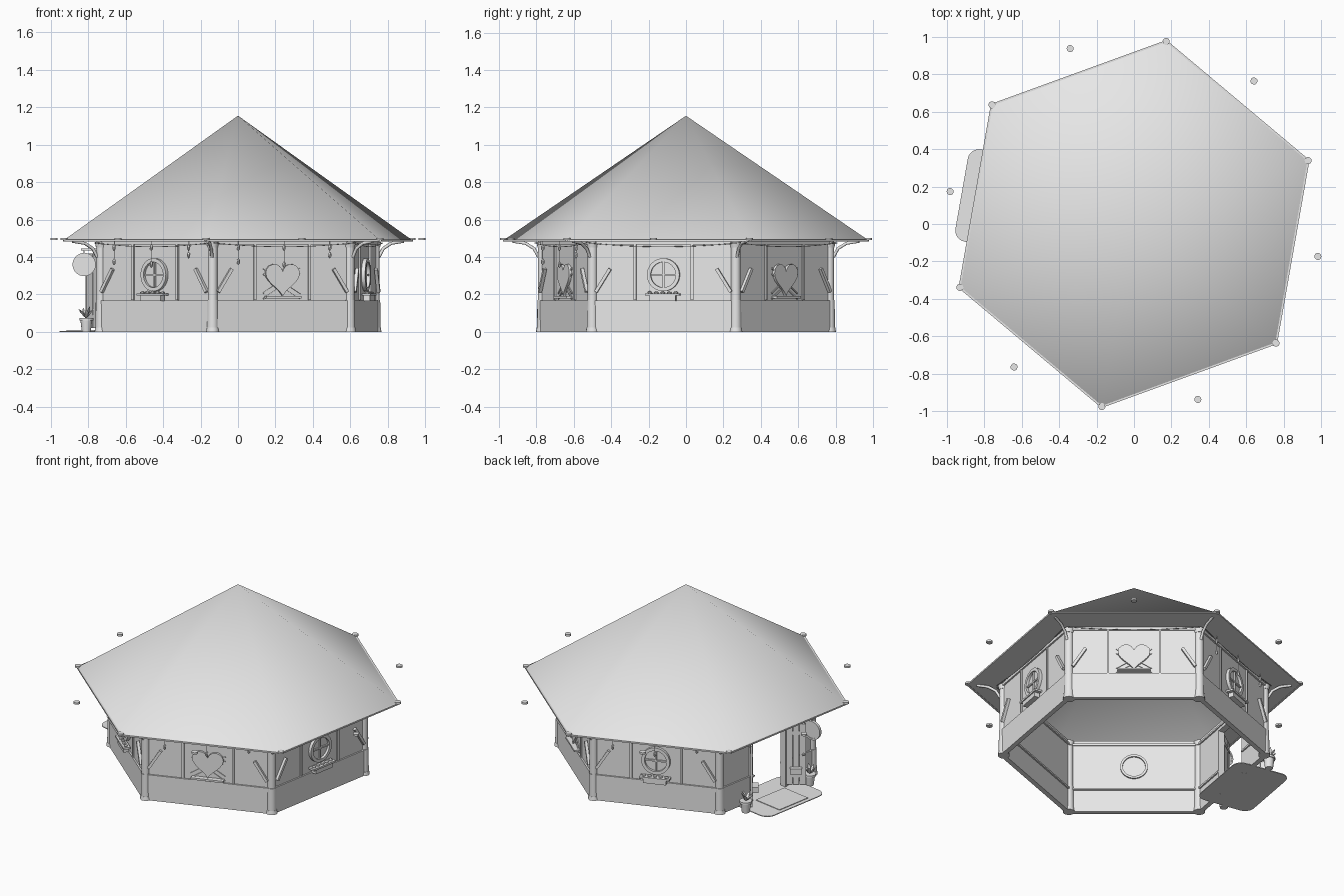
import bpy, bmesh, random
from math import sin, cos, pi, radians
from mathutils import Matrix, Vector

random.seed(4)
cube = bpy.data.objects.get("Cube")
if cube:
    bpy.data.objects.remove(cube)

grey = bpy.data.materials.new("plain_grey")
grey.use_nodes = True
grey.diffuse_color = (0.8, 0.8, 0.8, 1)
grey.node_tree.nodes["Principled BSDF"].inputs["Base Color"].default_value = (0.8, 0.8, 0.8, 1)

parts, cords = {}, {}
CORNERS = range(20, 380, 60)
ROUND, HEART, DOOR = (110, 230, 350), (50, 290), 170
EAVE = 0.485


def bm_of(name):
    return parts.setdefault(name, bmesh.new())


# Local frame of each side: x outward, y along the wall, z up
def at(angle, n=0, u=0, z=0):
    return Matrix.Rotation(radians(angle), 4, 'Z') @ Matrix.Translation((n, u, z))


def box(name, m, n, u, z, tilt=0):
    m = m @ Matrix.Rotation(radians(tilt), 4, 'X')
    bmesh.ops.create_cube(bm_of(name), size=1, matrix=m @ Matrix.Diagonal((n, u, z, 1)))


def cyl(name, m, r1, r2, height, sides=12):
    bmesh.ops.create_cone(bm_of(name), cap_ends=True, segments=sides, radius1=r1,
                          radius2=r2, depth=height, matrix=m)


def blob(name, m, x, y, z):
    bmesh.ops.create_icosphere(bm_of(name), subdivisions=1, radius=1,
                               matrix=m @ Matrix.Diagonal((x, y, z, 1)))


def ring(name, m, inner, outer, depth):
    bm, axis = bm_of(name), m.to_3x3() @ Vector((1, 0, 0))
    prof = [bm.verts.new(m @ Vector((d, 0, r))) for d, r in
            ((0, inner), (depth, inner), (depth, outer), (0, outer))]
    edges = [bm.edges.new((prof[i], prof[i - 1])) for i in range(4)]
    bmesh.ops.spin(bm, geom=prof + edges, cent=m.translation, axis=axis,
                   angle=2 * pi, steps=32, use_merge=True)
    bmesh.ops.remove_doubles(bm, verts=bm.verts, dist=0.0002)


def plate(name, m, outline, direction):
    bm = bm_of(name)
    face = bm.faces.new([bm.verts.new(m @ Vector(p)) for p in outline])
    new = bmesh.ops.extrude_face_region(bm, geom=[face])["geom"]
    bmesh.ops.translate(bm, verts=[v for v in new if isinstance(v, bmesh.types.BMVert)],
                        vec=m.to_3x3() @ Vector(direction))


def cord(name, m, points, radius):
    cords.setdefault((name, radius), []).append([m @ Vector(p) for p in points])


# Roof cone (first corner of a cone lies on +y) and flat soffit
apex = 1.155
roof = bm_of("roof")
bmesh.ops.create_cone(roof, cap_ends=False, segments=6, radius1=0.99, radius2=0, depth=apex - EAVE - 0.005,
                      matrix=at(CORNERS[0] - 90, z=(apex + EAVE + 0.005) / 2))
bmesh.ops.remove_doubles(roof, verts=roof.verts, dist=0.001)
soffit = bm_of("soffit")
loops = [[soffit.verts.new((r * cos(radians(a)), r * sin(radians(a)), EAVE)) for a in CORNERS]
         for r in (0.77, 0.995)]
for i in range(6):
    soffit.faces.new((loops[0][i - 1], loops[0][i], loops[1][i], loops[1][i - 1]))

# Corner posts, curved eave brackets and eave studs
for a in CORNERS:
    cyl("corner_posts", at(a, 0.778, 0, 0.243), 0.026, 0.026, 0.485)
    cyl("post_bases", at(a, 0.778, 0, 0.085), 0.031, 0.029, 0.17)
    cyl("post_feet", at(a, 0.778, 0, 0.012), 0.036, 0.032, 0.024)
    cyl("post_capitals", at(a, 0.778, 0, 0.465), 0.028, 0.034, 0.03)
    cord("eave_brackets", at(a), [(0.80, 0, 0.40), (0.825, 0, 0.445), (0.87, 0, 0.473), (0.94, 0, 0.484)], 0.009)
    box("eave_boards", at(a + 30, 0.858, 0, 0.488), 0.012, 0.98, 0.01)
    for s in (a, a + 30):
        cyl("eave_studs", at(s, 0.99 if s == a else 0.997, 0, 0.496), 0.019, 0.019, 0.012)


def wall_span(a, lo, hi, bottom=0):
    mid, width = (lo + hi) / 2, hi - lo
    box("walls", at(a, 0.675, mid, (bottom + EAVE) / 2), 0.02, width, EAVE - bottom)
    if bottom == 0:
        box("wall_base", at(a, 0.682, mid, 0.084), 0.026, width, 0.168)
        box("inner_rails", at(a, 0.662, mid, 0.15), 0.012, width, 0.012)
    box("top_beams", at(a, 0.685, mid, 0.475), 0.02, width, 0.018)
    box("inner_rails", at(a, 0.662, mid, 0.455), 0.012, width, 0.012)


# Walls with timber framing
for side in CORNERS:
    a = (side + 30) % 360
    if a == DOOR:
        wall_span(a, -0.39, -0.14)
        wall_span(a, 0.14, 0.39)
        wall_span(a, -0.14, 0.14, 0.44)
        continue
    wall_span(a, -0.39, 0.39)
    for s in (-1, 1):
        box("wall_studs", at(a, 0.688, s * 0.155, 0.32), 0.012, 0.014, 0.30)
        box("diagonal_braces", at(a, 0.698, s * 0.328, 0.275), 0.018, 0.017, 0.145, tilt=s * 32)

# Round windows with flower boxes
for a in ROUND:
    ring("round_window_frames", at(a, 0.68, 0, 0.305), 0.068, 0.088, 0.025)
    ring("inner_window_rings", at(a, 0.655, 0, 0.305), 0.068, 0.082, 0.012)
    cyl("window_panes", at(a, 0.686, 0, 0.305) @ Matrix.Rotation(pi / 2, 4, 'Y'), 0.07, 0.07, 0.006, 32)
    box("window_bars", at(a, 0.692, 0, 0.305), 0.012, 0.01, 0.14)
    box("window_bars", at(a, 0.692, 0, 0.305), 0.012, 0.14, 0.01)
    box("flower_boxes", at(a, 0.71, 0, 0.18), 0.035, 0.14, 0.03)
    box("flower_box_rims", at(a, 0.712, 0, 0.2), 0.045, 0.185, 0.012)
    for u in (-0.07, -0.035, 0, 0.035, 0.07):
        blob("flowers", at(a, 0.712, u, 0.209), 0.014, 0.014, random.uniform(0.006, 0.013))

# Heart windows with crossed slats and a sill
heart = []
for i in range(32):
    t = 2 * pi * i / 32
    heart.append((0, 16 * sin(t) ** 3 / 165,
                  (13 * cos(t) - 5 * cos(2 * t) - 2 * cos(3 * t) - cos(4 * t)) / 165))
for a in HEART:
    plate("heart_windows", at(a, 0.685, 0, 0.29), heart, (0.015, 0, 0))
    box("heart_sills", at(a, 0.70, 0, 0.185), 0.035, 0.2, 0.012)
    for s in (-1, 1):
        for dz in (0, 0.03):
            box("crossed_slats", at(a, 0.686, 0, 0.243 + dz), 0.01, 0.25, 0.008, tilt=s * 32)

# Sagging cords with hanging beads
for a in ROUND + HEART:
    cord("eave_cords", at(a, 0.715), [(0, u / 10, 0.455 + 0.02 * (u / 4) ** 2) for u in range(-4, 5)], 0.002)
for a in (110, 230, 290):
    for u, low in ((-0.26, 0.375), (0, 0.36), (0.26, 0.41)):
        cord("bead_strings", at(a, 0.72, u), [(0, 0, EAVE), (0, 0, low)], 0.0015)
        for z in (0.45, low):
            blob("hanging_beads", at(a, 0.72, u, z), 0.01, 0.01, 0.019)

# Doorway frame and open double doors with flower baskets
box("door_frame", at(DOOR, 0.682, 0, 0.44), 0.04, 0.30, 0.02)
for s in (-1, 1):
    box("door_frame", at(DOOR, 0.682, s * 0.145, 0.222), 0.04, 0.016, 0.445)
    hinge = at(DOOR, 0.70, s * 0.145) @ Matrix.Rotation(radians(-45 * s), 4, 'Z')
    for i in range(3):
        box("door_planks", hinge @ Matrix.Translation((0, s * (0.02 + 0.04 * i), 0.22)), 0.012, 0.037, 0.40)
    for z in (0.08, 0.36):
        box("door_straps", hinge @ Matrix.Translation((0, s * 0.06, z)), 0.018, 0.115, 0.02)
    box("door_baskets", hinge @ Matrix.Translation((0.022, s * 0.06, 0.12)), 0.035, 0.07, 0.035)
    blob("door_knobs", hinge @ Matrix.Translation((0.01, s * 0.105, 0.22)), 0.01, 0.01, 0.01)

# Doorstep with rounded corners, and mat
step = []
for cn, cu, start in ((0.875, 0.19, 0), (0.63, 0.19, 90), (0.63, -0.19, 180), (0.875, -0.19, 270)):
    for k in range(7):
        t = radians(start + 15 * k)
        step.append((cn + 0.06 * cos(t), cu + 0.06 * sin(t), 0))
plate("doorstep", at(DOOR), step, (0, 0, 0.005))
box("door_mat", at(DOOR, 0.81, 0, 0.006), 0.2, 0.24, 0.006)

# Potted plants beside the door
for s in (-1, 1):
    cyl("flower_pots", at(DOOR, 0.775, s * 0.27, 0.035), 0.024, 0.033, 0.07, 16)
    cyl("pot_rims", at(DOOR, 0.775, s * 0.27, 0.068), 0.038, 0.038, 0.014, 16)
    for k in range(7):
        m = at(DOOR, 0.775, s * 0.27, 0.075) @ Matrix.Rotation(k * 2 * pi / 7, 4, 'Z')
        m = m @ Matrix.Rotation(random.uniform(0.3, 0.9), 4, 'Y') @ Matrix.Translation((0, 0, 0.03))
        blob("plant_leaves", m, 0.005, 0.012, 0.035)

# Hanging round sign on a bracket
box("sign_bracket", at(DOOR, 0.745, 0.28, 0.44), 0.11, 0.01, 0.01)
cord("sign_strings", at(DOOR, 0.785, 0.28), [(0, 0, 0.44), (0, 0, 0.41)], 0.003)
sign = at(DOOR, 0.785, 0.28, 0.36) @ Matrix.Rotation(radians(100), 4, 'Z')
cyl("round_sign", sign @ Matrix.Rotation(pi / 2, 4, 'Y'), 0.055, 0.055, 0.012, 32)
ring("sign_rim", sign @ Matrix.Translation((-0.009, 0, 0)), 0.05, 0.062, 0.018)

# Turn the collected parts into objects
for name, bm in parts.items():
    if name != "soffit":
        bmesh.ops.recalc_face_normals(bm, faces=bm.faces)
    if name == "roof":
        for f in bm.faces:
            if f.normal.z < 0:
                f.normal_flip()
    mesh = bpy.data.meshes.new(name)
    bm.to_mesh(mesh)
    bm.free()
    mesh.materials.append(grey)
    mesh.shade_smooth()
    mesh.set_sharp_from_angle(angle=radians(80 if name == "roof" else 35))
    bpy.context.collection.objects.link(bpy.data.objects.new(name, mesh))

for (name, radius), lines in cords.items():
    curve = bpy.data.curves.new(name, 'CURVE')
    curve.dimensions, curve.bevel_depth, curve.bevel_resolution = '3D', radius, 1
    curve.use_fill_caps = True
    for pts in lines:
        spline = curve.splines.new('POLY')
        spline.points.add(len(pts) - 1)
        for p, co in zip(spline.points, pts):
            p.co = (*co, 1)
    curve.materials.append(grey)
    bpy.context.collection.objects.link(bpy.data.objects.new(name, curve))
